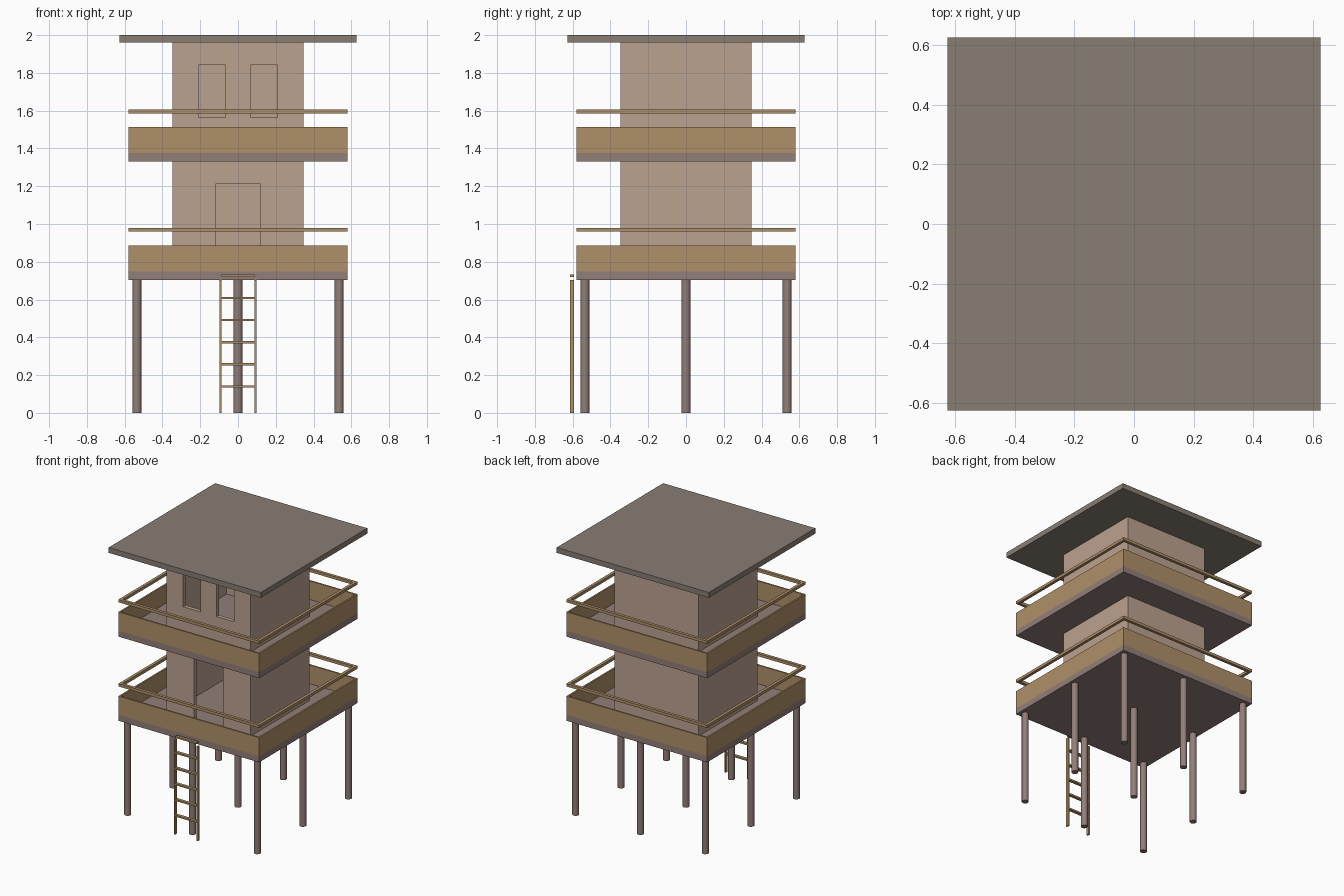
import bpy, bmesh, math

if "Cube" in bpy.data.objects:
    bpy.data.objects.remove(bpy.data.objects["Cube"])

def material(name, rgb):
    m = bpy.data.materials.new(name)
    m.diffuse_color = (*rgb, 1)
    m.use_nodes = True
    m.node_tree.nodes["Principled BSDF"].inputs["Base Color"].default_value = m.diffuse_color
    return m

WALL = material("wall_tan", (0.50, 0.36, 0.28))
WOOD = material("wood_ochre", (0.43, 0.28, 0.14))
SLAB = material("slab_brown", (0.29, 0.21, 0.19))
ROOF = material("roof_grey_brown", (0.25, 0.21, 0.175))

def finish(name, bm, mat):
    bmesh.ops.recalc_face_normals(bm, faces=bm.faces)
    me = bpy.data.meshes.new(name)
    bm.to_mesh(me)
    bm.free()
    ob = bpy.data.objects.new(name, me)
    bpy.context.collection.objects.link(ob)
    if mat:
        me.materials.append(mat)
    return ob

def box(name, x0, x1, y0, y1, z0, z1, mat=None):
    bm = bmesh.new()
    bmesh.ops.create_cube(bm, size=1)
    for v in bm.verts:
        v.co.x = x1 if v.co.x > 0 else x0
        v.co.y = y1 if v.co.y > 0 else y0
        v.co.z = z1 if v.co.z > 0 else z0
    return finish(name, bm, mat)

def ring(name, half, thick, z0, z1, mat):
    """Square tube: closed band of walls around the centre."""
    bm = bmesh.new()
    corners = [(-1, -1), (1, -1), (1, 1), (-1, 1)]
    loops = [[bm.verts.new((sx * h, sy * h, z)) for sx, sy in corners]
             for h, z in ((half, z0), (half, z1), (half - thick, z1), (half - thick, z0))]
    for a in range(4):
        lo, hi = loops[a], loops[(a + 1) % 4]
        for i in range(4):
            j = (i + 1) % 4
            bm.faces.new((lo[i], lo[j], hi[j], hi[i]))
    return finish(name, bm, mat)

def cut(ob, x0, x1, z0, z1):
    """Opening through the front wall."""
    c = box("opening_cutter", x0, x1, -0.45, -0.2, z0, z1)
    c.hide_render = True
    mod = ob.modifiers.new("opening", 'BOOLEAN')
    mod.operation = 'DIFFERENCE'
    mod.solver = 'EXACT'
    mod.object = c
    bpy.context.view_layer.objects.active = ob
    bpy.ops.object.modifier_apply(modifier=mod.name)
    bpy.data.objects.remove(c)

# Two storeys: slab, parapet, floating handrail, hollow room
rooms = []
for label, z, top in (("lower", 0.703, 1.33), ("upper", 1.33, 1.96)):
    box(label + "_deck", -0.58, 0.58, -0.58, 0.58, z, z + 0.045, SLAB)
    ring(label + "_parapet", 0.58, 0.012, z + 0.045, z + 0.184, WOOD)
    ring(label + "_handrail", 0.58, 0.022, z + 0.256, z + 0.277, WOOD)
    rooms.append(ring(label + "_room_walls", 0.347, 0.03, z + 0.045, top, WALL))

# Doorway and two windows
cut(rooms[0], -0.119, 0.119, 0.6, 1.213)
for s in (-1, 1):
    a, b = sorted((s * 0.067, s * 0.209))
    cut(rooms[1], a, b, 1.563, 1.842)

# Roof
box("roof", -0.627, 0.627, -0.627, 0.627, 1.96, 2.0, ROOF)

# 3 x 3 round stilts
for i in range(3):
    for j in range(3):
        bm = bmesh.new()
        bmesh.ops.create_cone(bm, cap_ends=True, segments=16, radius1=0.024,
                              radius2=0.024, depth=0.703)
        bmesh.ops.translate(bm, verts=bm.verts,
                            vec=((i - 1) * 0.535, (j - 1) * 0.535, 0.3515))
        for f in bm.faces:
            f.smooth = len(f.verts) == 4
        for e in bm.edges:
            e.smooth = all(f.smooth for f in e.link_faces)
        finish(f"stilt_{i}_{j}", bm, SLAB)

# Ladder
for label, s in (("left", -1), ("right", 1)):
    box("ladder_rail_" + label, s * 0.093 - 0.006, s * 0.093 + 0.006,
        -0.615, -0.592, 0, 0.703, WOOD)
for i in range(6):
    z = 0.14 + 0.1172 * i
    box(f"ladder_rung_{i}", -0.088, 0.088, -0.615, -0.592, z - 0.006, z + 0.006, WOOD)
